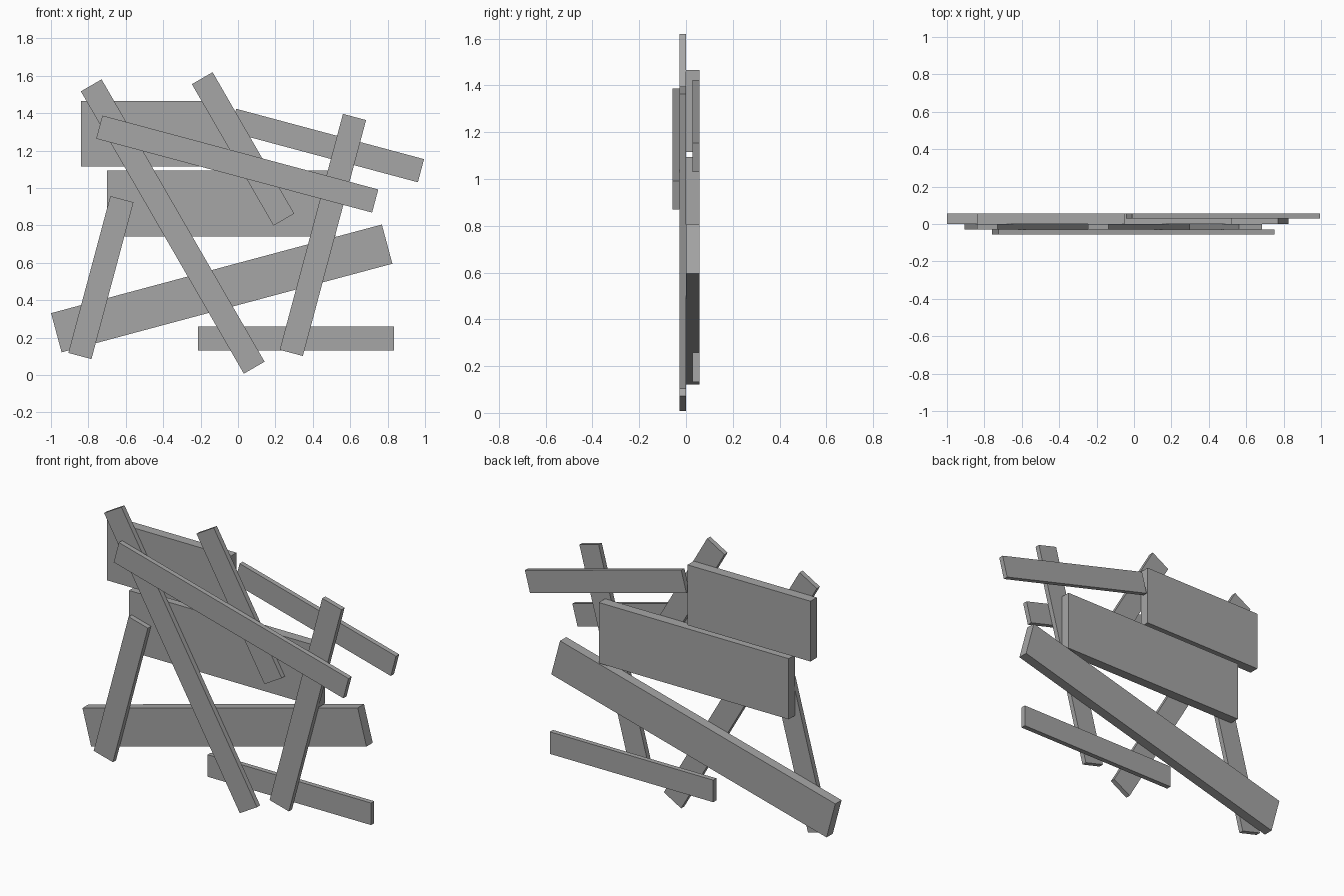
import bpy
import math

default_cube = bpy.data.objects.get("Cube")
if default_cube:
    bpy.data.objects.remove(default_cube, do_unlink=True)

# One weathered grey for every board
GREY = (0.38, 0.38, 0.38, 1.0)
grey = bpy.data.materials.new("weathered_grey")
grey.use_nodes = True
grey.diffuse_color = GREY
grey.node_tree.nodes["Principled BSDF"].inputs["Base Color"].default_value = GREY

LAYER = 0.0287  # thickness of a thin board


def board(name, x, z, length, width, tilt, first_layer, layers=1):
    """Flat board centred at x, z; tilt in degrees, layers counted from the middle to the back."""
    y = (first_layer + layers / 2) * LAYER
    bpy.ops.mesh.primitive_cube_add(size=1, location=(x, y, z))
    obj = bpy.context.object
    obj.name = name
    obj.scale = (length, layers * LAYER, width)
    bpy.ops.object.transform_apply(location=False, rotation=False, scale=True)
    obj.rotation_euler.y = -math.radians(tilt)
    obj.data.materials.append(grey)
    return obj


NARROW = 0.128

# Thick boards at the back
board("upper_panel", -0.445, 1.29, 0.79, 0.35, 0, 0, 2)
board("middle_panel", -0.09, 0.918, 1.22, 0.352, 0, 0, 2)
board("lower_beam", -0.087, 0.463, 1.831, 0.217, 15, 0, 2)

# Thin planks at the back
board("bottom_plank", 0.31, 0.195, 1.05, NARROW, 0, 1)
board("upper_right_plank", 0.476, 1.227, 1.04, NARROW, -15, 1)

# Uprights and diagonals in the middle
board("long_diagonal", -0.349, 0.794, 1.743, NARROW, -60, -1)
board("short_diagonal", 0.027, 1.209, 0.873, NARROW, -60, -1)
board("right_upright", 0.454, 0.749, 1.306, NARROW, 75, -1)
board("left_upright", -0.733, 0.521, 0.868, NARROW, 75, -1)

# Long brace across the front
board("front_brace", -0.004, 1.128, 1.527, NARROW, -15, -2)
